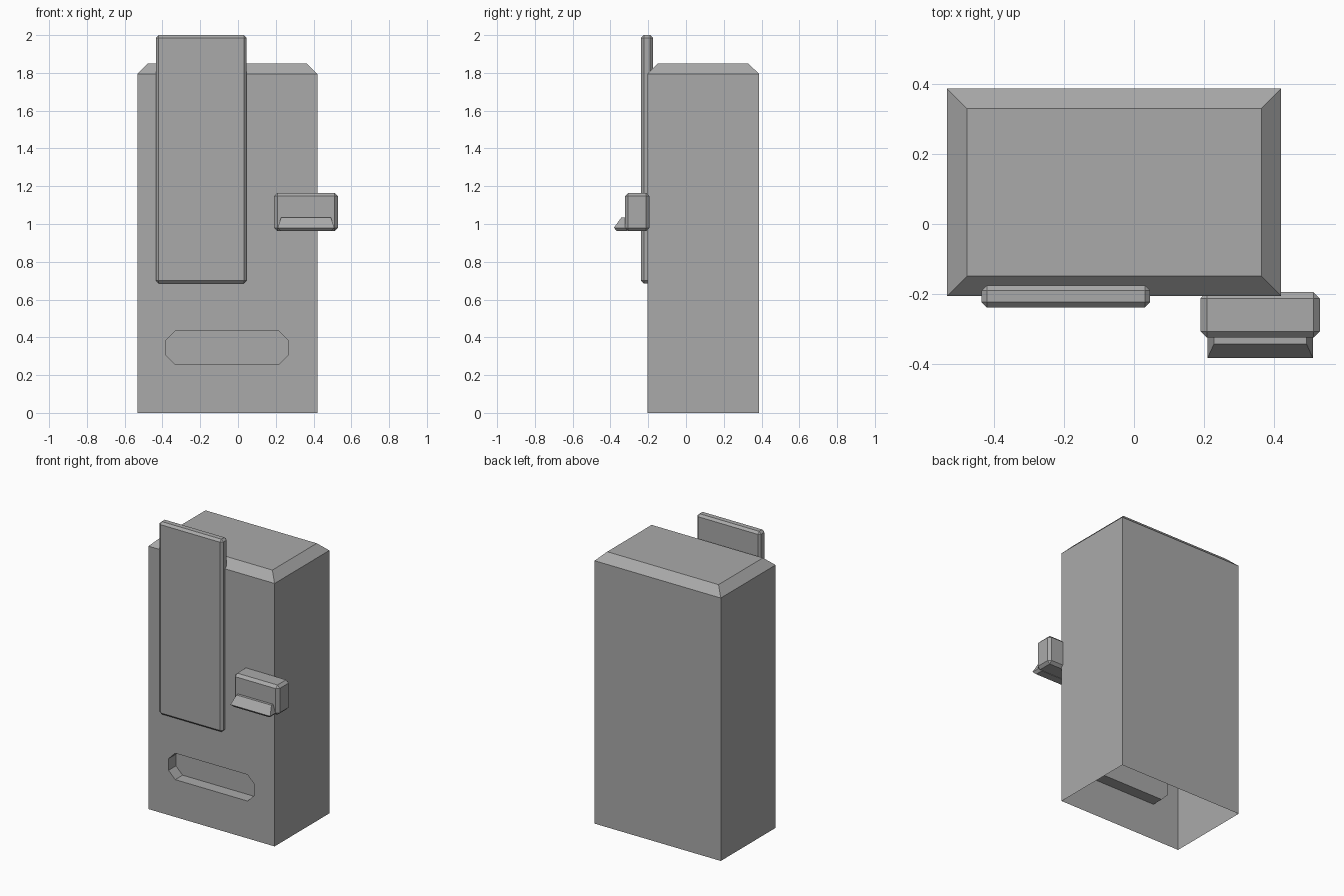
import bpy
import bmesh

cube = bpy.data.objects.get("Cube")
if cube:
    bpy.data.objects.remove(cube, do_unlink=True)

GREY = (0.4, 0.4, 0.4, 1.0)
grey = bpy.data.materials.new("plain grey")
grey.use_nodes = True
grey.diffuse_color = GREY
grey.node_tree.nodes["Principled BSDF"].inputs["Base Color"].default_value = GREY


def finish(bm, name):
    bmesh.ops.recalc_face_normals(bm, faces=bm.faces)
    mesh = bpy.data.meshes.new(name)
    bm.to_mesh(mesh)
    bm.free()
    mesh.materials.append(grey)
    obj = bpy.data.objects.new(name, mesh)
    bpy.context.collection.objects.link(obj)
    return obj


def rectangle(bm, x0, x1, y0, y1, z):
    corners = [(x0, y0), (x1, y0), (x1, y1), (x0, y1)]
    return [bm.verts.new((x, y, z)) for x, y in corners]


def bridge(bm, lower, upper, skip=()):
    n = len(lower)
    for i in range(n):
        if i not in skip:
            j = (i + 1) % n
            bm.faces.new((lower[i], lower[j], upper[j], upper[i]))


def chamfered_box(name, x0, x1, y0, y1, z0, z1, width):
    bm = bmesh.new()
    low = rectangle(bm, x0, x1, y0, y1, z0)
    high = rectangle(bm, x0, x1, y0, y1, z1)
    bm.faces.new(low)
    bm.faces.new(high)
    bridge(bm, low, high)
    obj = finish(bm, name)
    bevel = obj.modifiers.new("chamfer", "BEVEL")
    bevel.width = width
    bevel.segments = 1
    return obj


# Body: open-bottomed shell with a chamfered top and a recessed front slot
X0, X1, Y0, Y1 = -0.533, 0.42, -0.205, 0.386
SHOULDER, TOP, INSET = 1.795, 1.85, 0.056
bm = bmesh.new()
base = rectangle(bm, X0, X1, Y0, Y1, 0)
shoulder = rectangle(bm, X0, X1, Y0, Y1, SHOULDER)
top = rectangle(bm, X0 + INSET, X1 - INSET, Y0 + INSET, Y1 - INSET, TOP)
bridge(bm, base, shoulder, skip=(0,))
bridge(bm, shoulder, top)
bm.faces.new(top)

# Slot: octagonal pocket pushed into the front wall
SX, SZ, HALF_W, HALF_H, CUT, DEPTH = -0.058, 0.345, 0.323, 0.09, 0.05, 0.08
outline = []
for sx, sz in ((1, 1), (-1, 1), (-1, -1), (1, -1)):
    pair = [(SX + sx * HALF_W, SZ + sz * (HALF_H - CUT)),
            (SX + sx * (HALF_W - CUT), SZ + sz * HALF_H)]
    outline += pair if sx == sz else pair[::-1]
rim = [bm.verts.new((x, Y0, z)) for x, z in outline]
pocket = [bm.verts.new((x, Y0 + DEPTH, z)) for x, z in outline]
bridge(bm, rim, pocket)
bm.faces.new(pocket)

# Front wall filled around the slot rim
frame = [base[0], base[1], shoulder[1], shoulder[0]]
edges = []
for loop in (frame, rim):
    for i, v in enumerate(loop):
        w = loop[(i + 1) % len(loop)]
        edges.append(bm.edges.get((v, w)) or bm.edges.new((v, w)))
bmesh.ops.triangle_fill(bm, edges=edges, use_beauty=True, normal=(0, -1, 0))
finish(bm, "body")

# Tall front panel and the side block
chamfered_box("front_panel", -0.435, 0.046, -0.238, -0.175, 0.685, 2.0, 0.015)
chamfered_box("side_block", 0.19, 0.53, -0.324, -0.194, 0.962, 1.165, 0.018)

# Lip below the front of the side block, sloping back to a narrow top
bm = bmesh.new()
BACK = -0.31
rings = [rectangle(bm, 0.36 - half, 0.36 + half, front, BACK, z)
         for half, front, z in ((0.134, -0.365, 0.962),
                                (0.15, -0.382, 0.98),
                                (0.132, -0.342, 1.035))]
bm.faces.new(rings[0])
bm.faces.new(rings[-1])
for lower, upper in zip(rings, rings[1:]):
    bridge(bm, lower, upper)
finish(bm, "block_lip")
